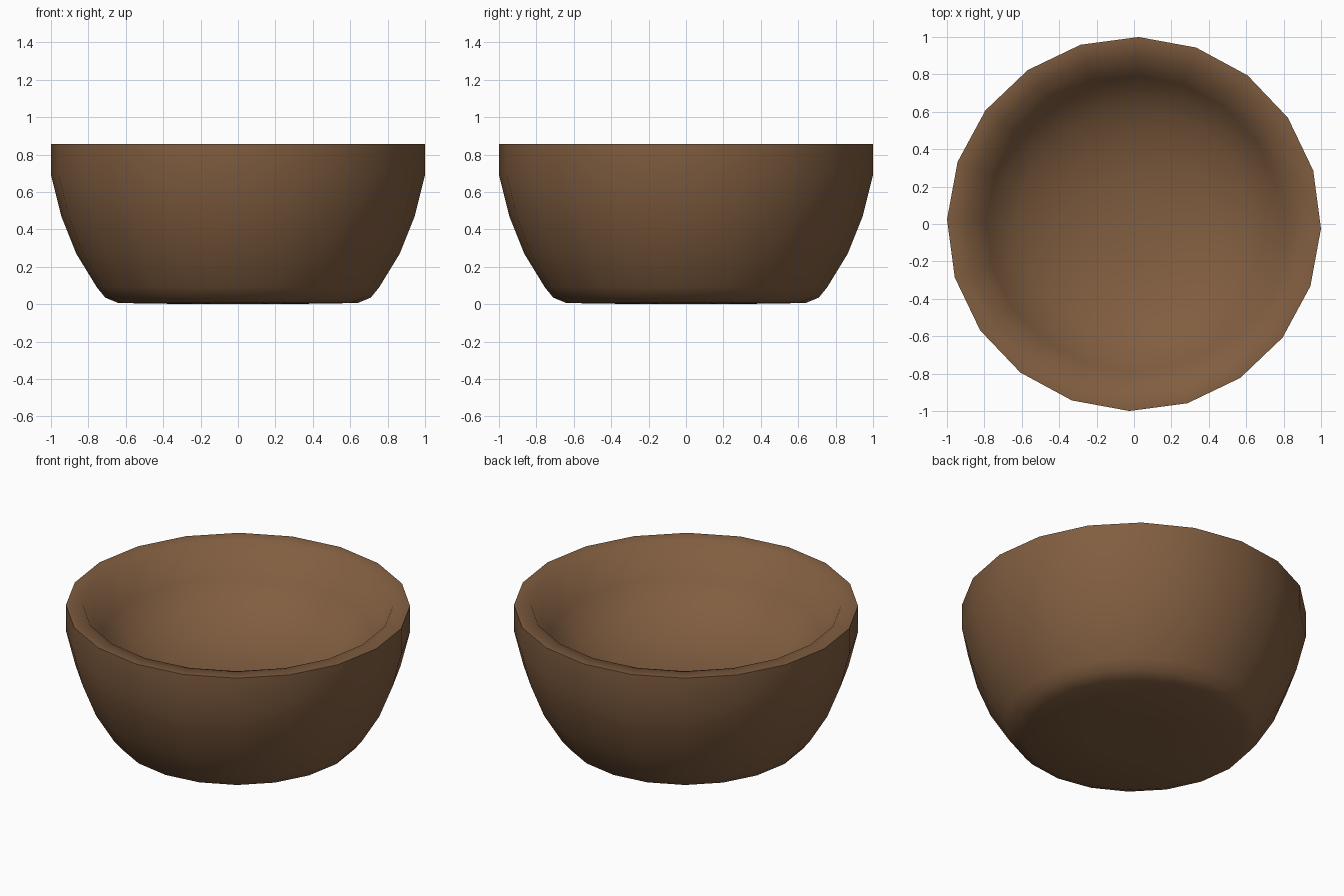
import bpy, bmesh, math

if "Cube" in bpy.data.objects:
    bpy.data.objects.remove(bpy.data.objects["Cube"])

SIDES = 20
TWIST = math.radians(-1.4)

# Single brown material
brown = bpy.data.materials.new("warm brown")
brown.use_nodes = True
colour = (0.22, 0.112, 0.052, 1)
brown.diffuse_color = colour
brown.node_tree.nodes["Principled BSDF"].inputs["Base Color"].default_value = colour

# Radius and height: outside from the base up, over the rim, then down the shallow inside
outside = [(0.24, 0), (0.64, 0.006), (0.71, 0.035), (0.755, 0.09),
           (0.865, 0.27), (0.945, 0.47), (1, 0.69), (1, 0.855)]
inside = [(0.9, 0.853), (0.79, 0.66), (0.62, 0.53), (0.42, 0.45), (0.2, 0.41)]

bm = bmesh.new()


def ring(radius, z):
    angles = [TWIST + math.tau * i / SIDES for i in range(SIDES)]
    return [bm.verts.new((radius * math.cos(a), radius * math.sin(a), z))
            for a in angles]


# Bowl wall as stacked rings, closed by the underside and the inner floor
rings = [ring(r, z) for r, z in outside + inside]
for low, high in zip(rings, rings[1:]):
    for i in range(SIDES):
        j = (i + 1) % SIDES
        bm.faces.new((low[i], low[j], high[j], high[i]))
bm.faces.new(rings[0][::-1])
bm.faces.new(rings[-1])
bmesh.ops.recalc_face_normals(bm, faces=bm.faces[:])

mesh = bpy.data.meshes.new("bowl")
bm.to_mesh(mesh)
bm.free()
mesh.materials.append(brown)
bowl = bpy.data.objects.new("bowl", mesh)
bpy.context.collection.objects.link(bowl)

# Smooth surfaces with a crisp outer rim
bpy.ops.object.select_all(action="DESELECT")
bowl.select_set(True)
bpy.context.view_layer.objects.active = bowl
bpy.ops.object.shade_smooth_by_angle(angle=math.radians(75))
